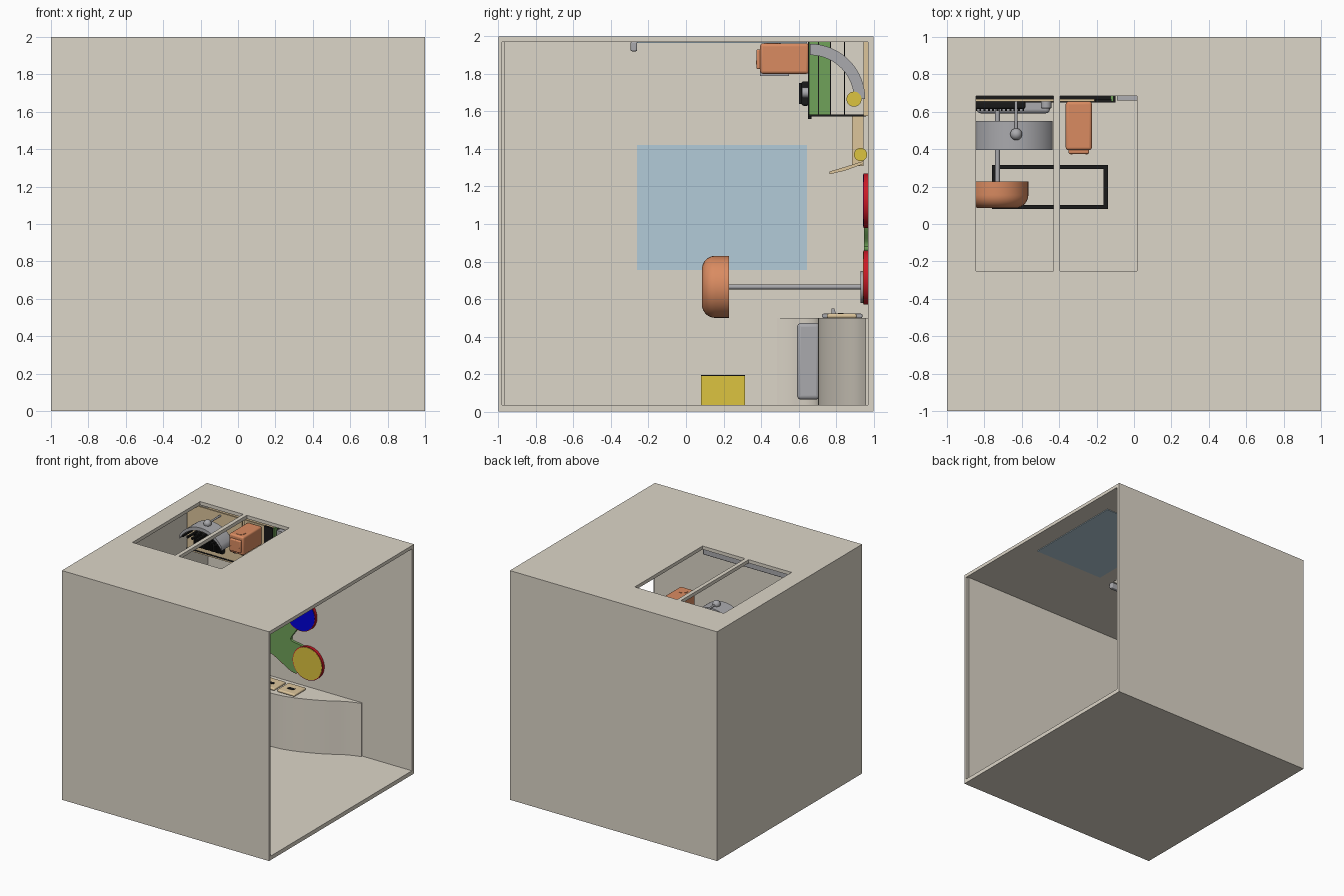
import bpy, bmesh, math
from mathutils import Vector, Matrix

if "Cube" in bpy.data.objects:
    bpy.data.objects.remove(bpy.data.objects["Cube"])

def mat(name, r, g, b):
    m = bpy.data.materials.new(name)
    m.diffuse_color = (r, g, b, 1)
    m.use_nodes = True
    m.node_tree.nodes["Principled BSDF"].inputs["Base Color"].default_value = m.diffuse_color
    return m

STONE = mat("stone", .72, .67, .58)
GREY = mat("grey", .40, .40, .42)
ORANGE = mat("orange", .70, .26, .12)
YELLOW = mat("yellow", .72, .55, .05)
GREEN = mat("green", .16, .36, .10)
BLUE = mat("blue", .0, .0, .70)
GLASS = mat("glass", .45, .60, .69)
RED = mat("red", .60, .01, .02)
TAN = mat("tan", .72, .56, .33)
BLACK = mat("black", .01, .01, .01)

def make(name, bm, m, bevel=0, smooth=False):
    bmesh.ops.recalc_face_normals(bm, faces=bm.faces)
    me = bpy.data.meshes.new(name)
    bm.to_mesh(me)
    bm.free()
    o = bpy.data.objects.new(name, me)
    bpy.context.collection.objects.link(o)
    if m:
        me.materials.append(m)
    if bevel:
        b = o.modifiers.new("bevel", 'BEVEL')
        b.width, b.segments = bevel, 4
    if smooth or bevel:
        bpy.ops.object.select_all(action='DESELECT')
        o.select_set(True)
        bpy.context.view_layer.objects.active = o
        bpy.ops.object.shade_smooth_by_angle(angle=math.radians(35))
    return o

def box(name, x, y, z, m=None, bevel=0):
    bm = bmesh.new()
    bmesh.ops.create_cube(bm, size=1)
    for v in bm.verts:
        v.co = Vector([(r[0] + r[1]) / 2 + c * (r[1] - r[0]) for c, r in zip(v.co, (x, y, z))])
    return make(name, bm, m, bevel)

def prism(name, pts, axis, lo, hi, m, smooth=True, bevel=0):
    """Extrude a 2D outline along axis; points are the other two axes in order."""
    def co(p, d):
        c = list(p)
        c.insert("xyz".index(axis), d)
        return c
    bm = bmesh.new()
    f = bm.faces.new([bm.verts.new(co(p, lo)) for p in pts])
    r = bmesh.ops.extrude_face_region(bm, geom=[f])
    vec = Vector(co((0, 0), hi - lo))
    bmesh.ops.translate(bm, vec=vec, verts=[g for g in r["geom"] if isinstance(g, bmesh.types.BMVert)])
    return make(name, bm, m, bevel, smooth)

def arc(c, r, a0=0, a1=360, n=40):
    return [(c[0] + r * math.cos(math.radians(a0 + (a1 - a0) * i / n)),
             c[1] + r * math.sin(math.radians(a0 + (a1 - a0) * i / n))) for i in range(n + (a1 - a0 < 360))]

def disc(name, axis, c, r, lo, hi, m, bevel=0):
    return prism(name, arc(c, r), axis, lo, hi, m, True, bevel)

def spline(P, closed=False, n=8):
    """Smooth curve through the given points."""
    P = [Vector(p) for p in P]
    k = len(P)
    get = (lambda i: P[i % k]) if closed else (lambda i: P[max(0, min(k - 1, i))])
    out = []
    for i in range(k if closed else k - 1):
        a, b, c, d = (get(i + j) for j in (-1, 0, 1, 2))
        for s in range(n):
            t = s / n
            out.append(tuple(.5 * (2 * b + (c - a) * t + (2 * a - 5 * b + 4 * c - d) * t * t
                                   + (3 * b - a - 3 * c + d) * t ** 3)))
    return out if closed else out + [tuple(P[-1])]

# room shell: open on the right, two roof openings
room = box("room_shell", (-1, 1), (-1, 1), (0, 2), STONE)
for n, x, y, z in (("interior_cutter", (-.97, 1.2), (-.98, .97), (.035, 1.97)),
                   ("skylight_cutter_left", (-.845, -.43), (-.25, .685), (1.9, 2.1)),
                   ("skylight_cutter_right", (-.395, .015), (-.25, .685), (1.9, 2.1))):
    c = box(n, x, y, z)
    c.hide_render = True
    c.display_type = 'WIRE'
    b = room.modifiers.new(n, 'BOOLEAN')
    b.operation, b.object, b.solver = 'DIFFERENCE', c, 'EXACT'
box("front_wall_lining", (-.97, .98), (-.981, -.966), (.034, 1.971), STONE)

# window panes and skylight handle rail
box("wall_window_pane", (-.972, -.965), (-.26, .645), (.755, 1.42), GLASS)
box("ceiling_pane", (.15, .83), (-.26, .645), (1.964, 1.972), GLASS)
box("skylight_rail", (-.85, .02), (-.295, -.26), (1.92, 1.972), GREY, .008)

# wavy counter along the back wall
front = spline([(.52, .957), (.4, .915), (.23, .82), (.02, .737), (-.167, .705), (-.5, .705),
                (-.8, .70), (-.91, .59), (-.972, .48)])
prism("wavy_counter", front + [(-.972, .972), (.52, .972)], 'z', .034, .5, STONE)
box("appliance_door", (-.84, -.45), (.592, .712), (.065, .472), GREY, .02)

# chopping pads with slots and a small lever on the counter
for i, x in enumerate((-.065, -.26)):
    box(f"counter_pad_{i}", (x - .085, x + .085), (.75, .91), (.499, .522), TAN, .01)
    box(f"counter_pad_slot_{i}", (x - .03, x + .03), (.81, .84), (.515, .525), BLACK)
box("sink_plate", (-.8, -.45), (.725, .94), (.499, .522), GREY, .008)
prism("sink_lever", [(.775, .52), (.80, .52), (.79, .55), (.775, .55)], 'x', -.64, -.61, GREY, False)

# lobed wall mirror with red rim
body = spline([(-.1, .60), (-.35, .71), (-.55, .72), (-.62, .92), (-.45, 1.13), (-.18, 1.22),
               (-.09, 1.02), (-.155, .88), (-.03, .83)], True)
prism("mirror_body", body, 'y', .948, .972, GREEN)
for n, c, m in (("lower", (.01, .715), YELLOW), ("upper", (-.06, 1.125), BLUE)):
    disc(f"mirror_rim_{n}", 'y', c, .145, .946, .971, RED)
    disc(f"mirror_{n}_lobe", 'y', c, .139, .943, .96, m)
prism("mirror_body_rim", [(x * 1.015, .92 + (z - .92) * 1.015) for x, z in body], 'y', .953, .9715, RED)

# wall-mounted stool
def stool():
    c = (-.73, .665)
    prof = [(0, .228), (.165, .228)] + [(.095 + .07 * math.cos(a), .155 - .07 * math.sin(a))
            for a in [i * math.pi / 16 for i in range(9)]] + [(0, .085)]
    bm = bmesh.new()
    vs = [bm.verts.new((c[0] + r, y, c[1])) for r, y in prof]
    es = [bm.edges.new(p) for p in zip(vs, vs[1:])]
    bmesh.ops.spin(bm, geom=vs + es, cent=(c[0], 0, c[1]), axis=(0, 1, 0), angle=2 * math.pi, steps=40)
    bmesh.ops.remove_doubles(bm, verts=bm.verts, dist=1e-4)
    make("stool_seat", bm, ORANGE, 0, True)
    disc("stool_arm", 'y', c, .013, .22, .94, GREY)
    disc("stool_wall_plate", 'y', c, .085, .93, .972, GREY)
stool()

# low open tray on the floor: yellow sides, black lip and lining
X, Y, T = (-.76, -.14), (.08, .315), .022
for n, x, y in (("left", (X[0], X[0] + T), Y), ("right", (X[1] - T, X[1]), Y),
                ("front", X, (Y[0], Y[0] + T)), ("back", X, (Y[1] - T, Y[1]))):
    box(f"tray_{n}", x, y, (.034, .19), YELLOW)
    box(f"tray_lip_{n}", x, y, (.19, .195), BLACK)

# wall cabinet
box("cabinet_shelf", (-.95, -.10), (.65, .96), (1.573, 1.583), BLACK)
box("cabinet_back", (-.95, -.08), (.945, .971), (1.575, 1.971), TAN)
box("cabinet_front", (-.95, -.42), (.655, .668), (1.56, 1.971), TAN)
box("cabinet_front_right", (-.40, -.21), (.655, .668), (1.56, 1.971), TAN)
box("cabinet_front_dark", (-.205, -.12), (.65, .668), (1.56, 1.971), BLACK)
box("cabinet_side", (-.125, -.11), (.655, .768), (1.583, 1.971), GREEN)
for i, y in enumerate((.705, .77, .845)):
    box(f"cabinet_divider_{i}", (-.13, -.105), (y - .003, y + .003), (1.583, 1.971), BLACK)
# quarter-round duct beside the cabinet
prism("curved_duct", arc((.66, 1.665), .295, 0, 90, 16) + arc((.66, 1.665), .235, 0, 90, 16)[::-1],
      'x', -.09, .02, GREY)
disc("duct_cap", 'x', (.895, 1.665), .04, -.08, .022, YELLOW)

# wall scoop under the cabinet
box("scoop_plate", (-.36, -.24), (.885, .945), (1.31, 1.575), TAN)
prism("scoop_lip", [(.765, 1.265), (.85, 1.285), (.945, 1.32), (.945, 1.335), (.85, 1.305), (.765, 1.28)],
      'x', -.37, -.23, TAN, False)
disc("scoop_knob", 'x', (.93, 1.37), .035, -.33, -.22, YELLOW)

# orange wall machine with dial and feet
box("machine_body", (-.365, -.225), (.395, .655), (1.8, 1.962), ORANGE, .015)
disc("machine_dial", 'z', (-.295, .46), .042, 1.955, 1.965, ORANGE)
box("machine_face", (-.35, -.24), (.375, .4), (1.825, 1.93), ORANGE, .008)
for x in (-.34, -.26):
    box("machine_foot", (x, x + .012), (.372, .395), (1.85, 1.87), ORANGE)

# arched hood with grille and a ball handle
a = arc((-.64, 1.70), .235, 30, 150, 24)
prism("hood_arch", a + [(x, z - .03) for x, z in a][::-1], 'y', .395, .55, GREY)
for i in range(9):
    x = -.82 + i * .045
    box(f"hood_grille_{i}", (x - .008, x + .008), (.405, .54), (1.805, 1.82), BLACK)
bm = bmesh.new()
bmesh.ops.create_uvsphere(bm, u_segments=24, v_segments=12, radius=.032,
                          matrix=Matrix.Translation((-.63, .48, 1.945)))
make("ball_handle", bm, GREY, 0, True)
disc("ball_handle_stem", 'y', (-.63, 1.945), .008, .48, .66, GREY)

# ribbed dark speaker and knob on the cabinet front
box("speaker_body", (-.86, -.58), (.615, .656), (1.63, 1.76), BLACK, .012)
for i in range(12):
    x = -.85 + i * .023
    box(f"speaker_rib_{i}", (x, x + .01), (.603, .62), (1.64, 1.75), BLACK)
disc("cabinet_knob", 'y', (-.47, 1.7), .028, .618, .656, GREY, .005)
